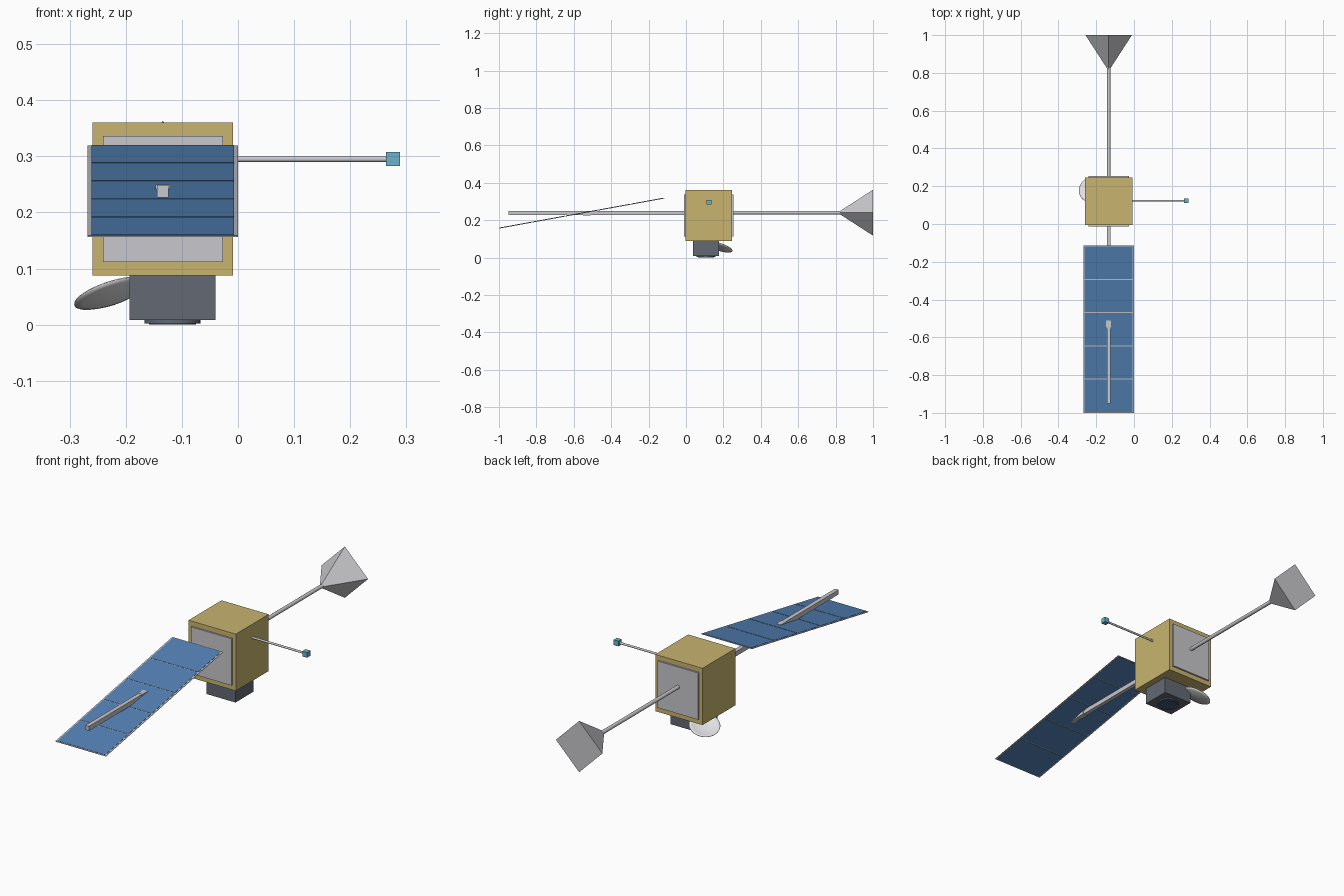
import bpy, bmesh, math
from mathutils import Vector

cube = bpy.data.objects.get("Cube")
if cube:
    bpy.data.objects.remove(cube, do_unlink=True)


def material(name, rgb):
    m = bpy.data.materials.new(name)
    m.use_nodes = True
    m.diffuse_color = (*rgb, 1)
    bsdf = next(n for n in m.node_tree.nodes if n.type == 'BSDF_PRINCIPLED')
    bsdf.inputs["Base Color"].default_value = (*rgb, 1)
    return m


GOLD = material("gold foil", (0.58, 0.46, 0.16))
LIGHT = material("light grey", (0.58, 0.58, 0.61))
DARK = material("dark grey", (0.125, 0.14, 0.17))
BLUE = material("solar blue", (0.085, 0.22, 0.46))
TEAL = material("teal", (0.15, 0.45, 0.58))
LENS = material("lens blue", (0.05, 0.10, 0.16))
WHITE = material("dish white", (0.75, 0.75, 0.77))


def finish(name, mat):
    o = bpy.context.object
    o.name = name
    o.data.materials.append(mat)
    return o


def box(name, mat, x, y, z):
    """Box from its (low, high) range on each axis."""
    bpy.ops.mesh.primitive_cube_add(size=1, location=[(a + b) / 2 for a, b in (x, y, z)])
    o = finish(name, mat)
    o.scale = [b - a for a, b in (x, y, z)]
    return o


def rod(name, mat, start, end, radius, sides=16):
    """Cylinder between two points."""
    a, b = Vector(start), Vector(end)
    bpy.ops.mesh.primitive_cylinder_add(vertices=sides, radius=radius, depth=(b - a).length,
                                        location=(a + b) / 2)
    o = finish(name, mat)
    o.rotation_euler = (b - a).to_track_quat('Z', 'Y').to_euler()
    bpy.ops.object.shade_smooth_by_angle()
    return o


CX, CZ = -0.134, 0.238

# Body with a radiator plate on front and back
box("body", GOLD, (-0.259, -0.009), (-0.004, 0.245), (0.088, 0.36))
for side, y in (("front", (-0.012, 0)), ("back", (0.24, 0.253))):
    box(side + "_plate", LIGHT, (-0.241, -0.027), y, (0.112, 0.336))

# Instrument box with a lens underneath
box("instrument_box", DARK, (-0.193, -0.04), (0.038, 0.176), (0.008, 0.09))
rod("lens_ring", DARK, (-0.117, 0.107, 0.002), (-0.117, 0.107, 0.01), 0.05, 32)
rod("lens", LENS, (-0.117, 0.107, 0), (-0.117, 0.107, 0.01), 0.042, 32)

# Solar panel boom and hub
box("panel_boom", LIGHT, (CX - 0.01, CX + 0.01), (-0.95, 0), (CZ - 0.011, CZ + 0.011))
box("panel_hub", LIGHT, (CX - 0.013, CX + 0.013), (-0.55, -0.51), (CZ - 0.012, CZ + 0.012))

# Tilted solar panel: thin frame with five cells
pivot = bpy.data.objects.new("solar_panel_pivot", None)
bpy.context.collection.objects.link(pivot)
pivot.location = (CX, -0.557, CZ)
pivot.rotation_euler.x = math.radians(10.3)
pivot.hide_render = True
parts = [box("panel_frame", LIGHT, (-0.134, 0.134), (-0.45, 0.45), (-0.0012, 0.0012))]
PITCH = 0.179
for i in range(5):
    y = (i - 2) * PITCH
    parts.append(box(f"solar_cell_{i + 1}", BLUE, (-0.127, 0.127),
                     (y - 0.087, y + 0.087), (-0.0025, 0.0025)))
for p in parts:
    p.parent = pivot

# Rear mast with a pyramid at its end
rod("rear_mast", LIGHT, (CX, 0.24, CZ + 0.002), (CX, 0.83, CZ + 0.002), 0.009)
bpy.ops.mesh.primitive_cone_add(vertices=4, radius1=0.123, depth=0.19,
                                location=(CX, 0.905, CZ + 0.002),
                                rotation=(math.pi / 2, 0, 0))
finish("rear_pyramid", LIGHT)

# Side sensor on a thin rod
rod("sensor_rod", LIGHT, (-0.02, 0.123, 0.295), (0.27, 0.123, 0.295), 0.005)
box("sensor", TEAL, (0.264, 0.289), (0.11, 0.135), (0.283, 0.308))

# Shallow dish, open towards the back corner
bm = bmesh.new()
RINGS, SEGS, R, DEPTH = 5, 32, 0.068, 0.013
rim = [[bm.verts.new((R * t * math.cos(a), R * t * math.sin(a), DEPTH * (t * t - 1)))
        for a in (2 * math.pi * s / SEGS for s in range(SEGS))]
       for t in ((r + 1) / RINGS for r in range(RINGS))]
bm.faces.new(rim[0])
for inner, outer in zip(rim, rim[1:]):
    for s in range(SEGS):
        n = (s + 1) % SEGS
        bm.faces.new((inner[s], outer[s], outer[n], inner[n]))
mesh = bpy.data.meshes.new("dish")
bm.to_mesh(mesh)
bm.free()
dish = bpy.data.objects.new("dish", mesh)
bpy.context.collection.objects.link(dish)
mesh.materials.append(WHITE)
mesh.shade_smooth()
dish.location = (-0.227, 0.183, 0.057)
tilt = math.radians(25)
normal = Vector((-math.sin(tilt), math.sin(tilt), math.cos(tilt) * math.sqrt(2)))
dish.rotation_euler = normal.to_track_quat('Z', 'Y').to_euler()
shell = dish.modifiers.new("shell", 'SOLIDIFY')
shell.thickness = 0.002
